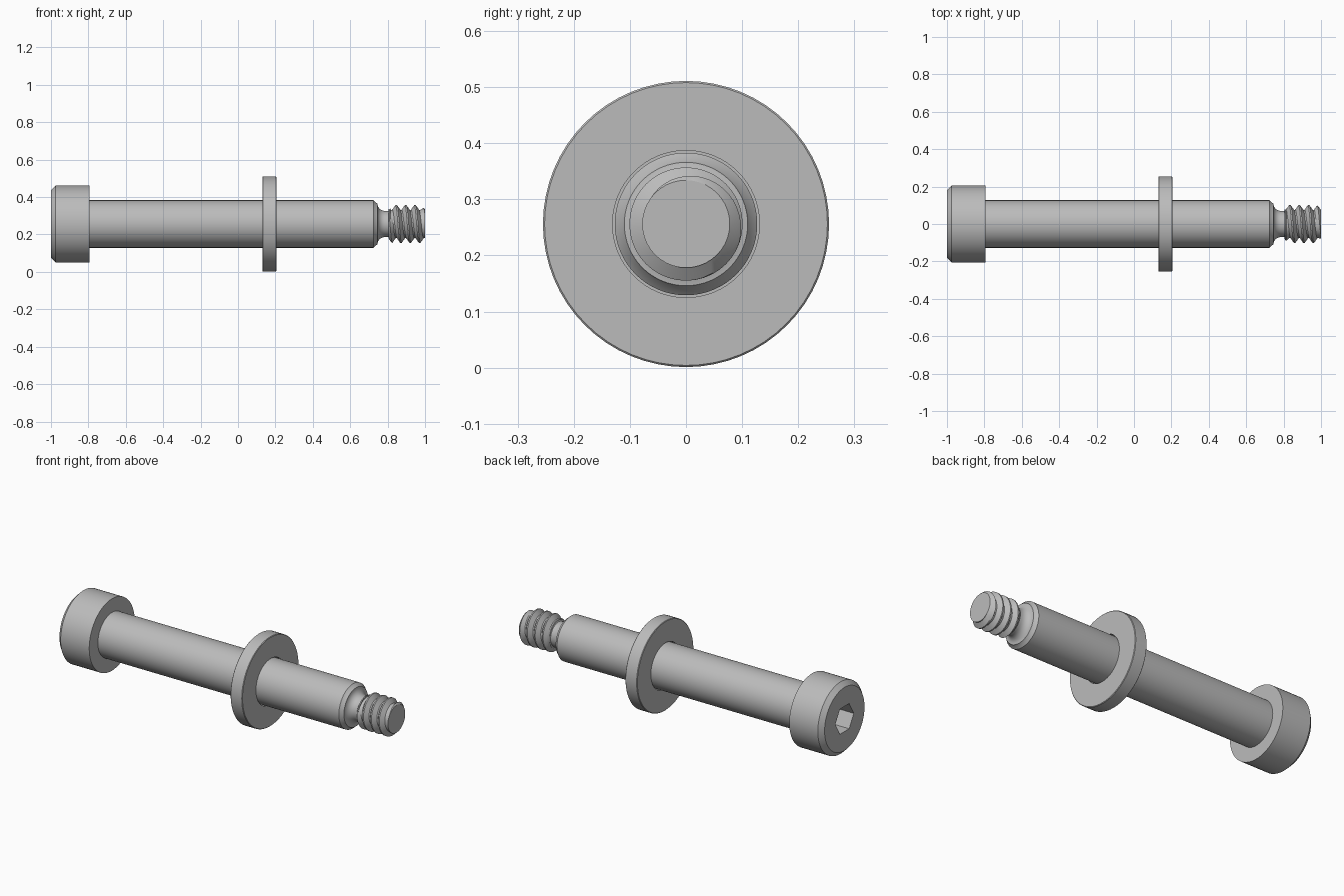
import bpy, bmesh
from math import pi, sin, cos, radians
from mathutils import Matrix

if "Cube" in bpy.data.objects:
    bpy.data.objects.remove(bpy.data.objects["Cube"])

AXIS_Z = 0.256

steel = bpy.data.materials.new("grey steel")
steel.use_nodes = True
colour = (0.5, 0.5, 0.5, 1)
steel.diffuse_color = colour
steel.node_tree.nodes["Principled BSDF"].inputs["Base Color"].default_value = colour


def finish(name, bm):
    """Turn a bmesh centred on the x axis into a shaded object."""
    bmesh.ops.remove_doubles(bm, verts=bm.verts, dist=1e-5)
    bmesh.ops.recalc_face_normals(bm, faces=bm.faces)
    mesh = bpy.data.meshes.new(name)
    bm.to_mesh(mesh)
    bm.free()
    mesh.materials.append(steel)
    obj = bpy.data.objects.new(name, mesh)
    obj.location.z = AXIS_Z
    bpy.context.collection.objects.link(obj)
    return obj


def smooth(obj):
    bpy.ops.object.select_all(action="DESELECT")
    obj.select_set(True)
    bpy.context.view_layer.objects.active = obj
    bpy.ops.object.shade_smooth_by_angle(angle=radians(28))


def lathe(name, profile, steps=64):
    """Spin (x, radius) points round the x axis."""
    bm = bmesh.new()
    verts = [bm.verts.new((x, 0, r)) for x, r in profile]
    edges = [bm.edges.new(pair) for pair in zip(verts, verts[1:])]
    bmesh.ops.spin(bm, geom=verts + edges, cent=(0, 0, 0), axis=(1, 0, 0),
                   angle=2 * pi, steps=steps)
    return finish(name, bm)


# Head, shoulder and undercut neck in one turned profile
fillet = [(0.785 - 0.04 * cos(a), 0.11 - 0.04 * sin(a))
          for a in (radians(15 * i) for i in range(7))]
body = lathe("shoulder_screw", [
    (-1, 0), (-1, 0.18), (-0.975, 0.205), (-0.795, 0.205), (-0.795, 0.127),
    (0.725, 0.127), (0.74, 0.112)] + fillet + [(0.805, 0.07), (0.815, 0.085), (0.815, 0)])

# Hexagonal drive socket cut into the head
bm = bmesh.new()
bmesh.ops.create_cone(bm, cap_ends=True, segments=6, radius1=0.083, radius2=0.083,
                      depth=0.24, matrix=Matrix.Translation((-1, 0, 0))
                      @ Matrix.Rotation(pi / 2, 4, "Y") @ Matrix.Rotation(pi / 2, 4, "Z")
                      @ Matrix.Rotation(pi / 2, 4, "Z"))
cutter = finish("socket_cutter", bm)
cutter.hide_render = True
cut = body.modifiers.new("socket", "BOOLEAN")
cut.operation = "DIFFERENCE"
cut.object = cutter
cut.solver = "EXACT"
bpy.context.view_layer.objects.active = body
bpy.ops.object.modifier_apply(modifier=cut.name)
bpy.data.objects.remove(cutter)
smooth(body)

# Loose washer with a little clearance round the shoulder
washer = lathe("washer", [(0.13, 0.131), (0.13, 0.252), (0.133, 0.255), (0.202, 0.255),
                          (0.205, 0.252), (0.205, 0.131), (0.13, 0.131)])
smooth(washer)

# Right-hand helical thread, trimmed at both ends
START, END, PITCH, SIDES = 0.805, 1.0, 0.05, 40
tooth = [(0, 0.076), (0.15, 0.076), (0.5, 0.101), (0.65, 0.101)]
bm = bmesh.new()
columns = []
for j in range(SIDES):
    turn = j / SIDES
    column = []
    for k in range(-2, 6):
        for offset, r in tooth:
            x = START + PITCH * (k + offset + turn)
            x = min(max(x, START), END)
            limit = min(0.078 + (END - x), 0.08 + 1.2 * (x - START))
            column.append((x, min(r, limit)))
    column = [(START, 0.0)] + column + [(END, 0.0)]
    a = 2 * pi * turn
    columns.append([bm.verts.new((x, r * cos(a), r * sin(a))) for x, r in column])
rows = len(columns[0])
for j in range(SIDES):
    here, following = columns[j], columns[(j + 1) % SIDES]
    # One full turn advances the helix by one tooth
    wrap = len(tooth) if j == SIDES - 1 else 0
    for i in range(1, rows - 2):
        if i + 1 - wrap >= 1:
            lower, upper = i - wrap, i + 1 - wrap
            if lower < 1:
                continue
            bm.faces.new((here[i + 0], here[i + 1], following[upper], following[lower])
                         if not wrap else
                         (here[lower], here[upper], following[i + 1], following[i]))
# End face
ring = [bm.verts.new((END, 0.078 * cos(2 * pi * j / SIDES), 0.078 * sin(2 * pi * j / SIDES)))
        for j in range(SIDES)]
bm.faces.new(ring)
bmesh.ops.delete(bm, geom=[v for v in bm.verts if not v.link_faces], context="VERTS")
bmesh.ops.dissolve_degenerate(bm, dist=1e-5, edges=bm.edges)
thread = finish("thread", bm)
smooth(thread)
